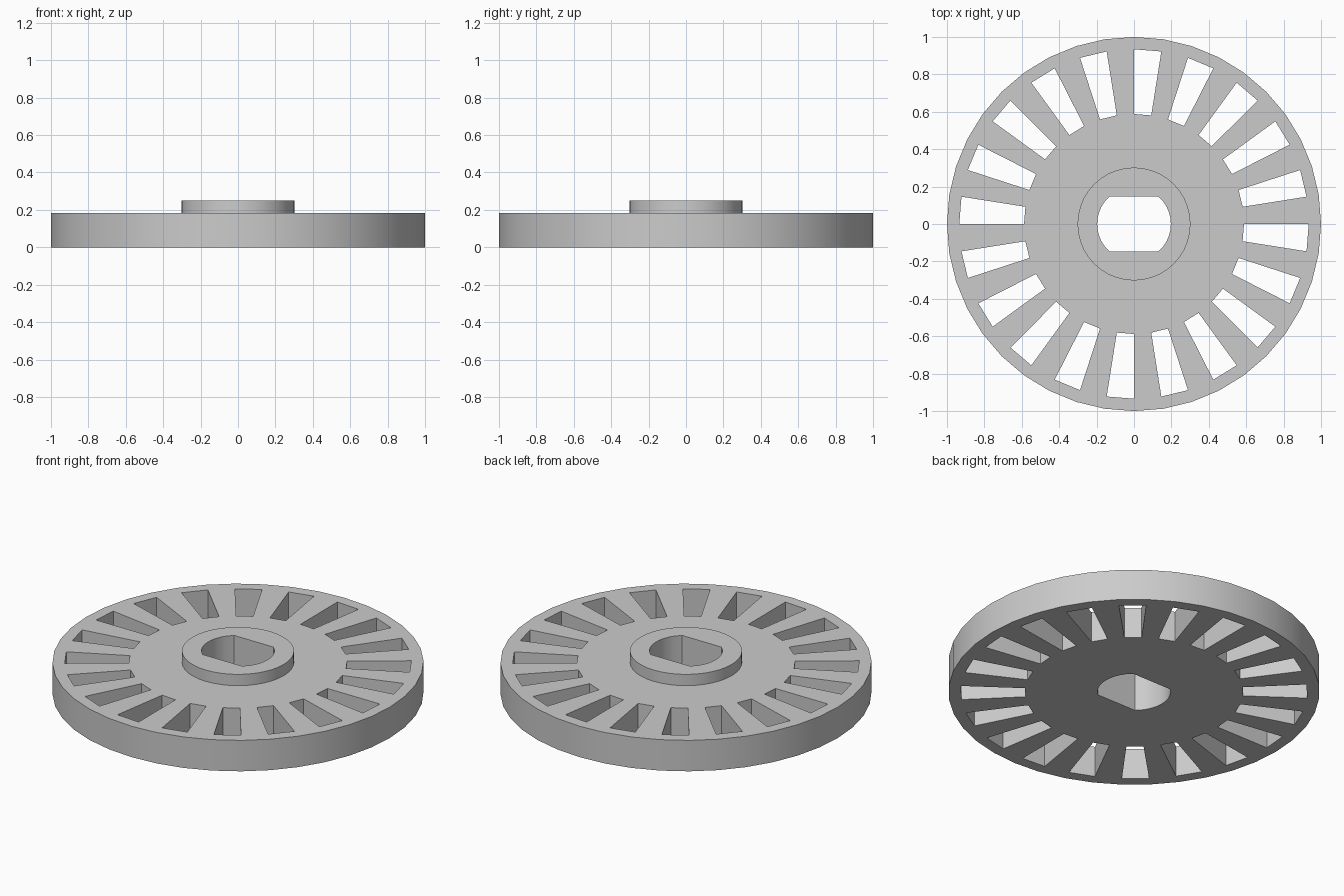
import bpy, bmesh, math

cube = bpy.data.objects.get("Cube")
if cube:
    bpy.data.objects.remove(cube, do_unlink=True)

SEGMENTS = 40                      # every other sector carries a slot
DISC_TOP, HUB_TOP = 0.184, 0.251
HUB_R, SLOT_IN, SLOT_OUT, RIM_R = 0.302, 0.588, 0.934, 1.0
BORE_R, BORE_FLAT = 0.197, 0.148   # shaft hole with two flats

grey = bpy.data.materials.new("plain_grey")
grey.use_nodes = True
colour = (0.6, 0.6, 0.6, 1)
grey.diffuse_color = colour
grey.node_tree.nodes["Principled BSDF"].inputs["Base Color"].default_value = colour

bm = bmesh.new()


def circle(radius, z):
    step = math.tau / SEGMENTS
    return [bm.verts.new((radius * math.cos(i * step), radius * math.sin(i * step), z))
            for i in range(SEGMENTS)]


def bore(z):
    """Round hole flattened front and back, with points at the flat corners."""
    corner = math.asin(BORE_FLAT / BORE_R)
    ring = []
    for i in range(SEGMENTS):
        a = i * math.tau / SEGMENTS
        x, y = BORE_R * math.cos(a), BORE_R * math.sin(a)
        if i % 10 == 5:
            x = math.copysign(BORE_R * math.cos(corner), x)
            y = math.copysign(BORE_FLAT, y)
        elif abs(y) > BORE_FLAT:
            x, y = BORE_FLAT * x / abs(y), math.copysign(BORE_FLAT, y)
        ring.append(bm.verts.new((x, y, z)))
    return ring


def is_slot(i):
    return i % 2 == 1


def bridge(a, b, smooth=False, skip_slots=False, only_slots=False):
    for i in range(SEGMENTS):
        if (skip_slots and is_slot(i)) or (only_slots and not is_slot(i)):
            continue
        j = (i + 1) % SEGMENTS
        bm.faces.new((a[i], a[j], b[j], b[i]))


# Rings of the disc and hub
bore_low, bore_high = bore(0), bore(HUB_TOP)
hub_high, hub_low = circle(HUB_R, HUB_TOP), circle(HUB_R, DISC_TOP)
in_low, in_high = circle(SLOT_IN, 0), circle(SLOT_IN, DISC_TOP)
out_low, out_high = circle(SLOT_OUT, 0), circle(SLOT_OUT, DISC_TOP)
rim_low, rim_high = circle(RIM_R, 0), circle(RIM_R, DISC_TOP)

# Bore, raised hub, web and rim
for a, b in ((bore_low, bore_high), (bore_high, hub_high), (hub_high, hub_low),
             (hub_low, in_high), (out_high, rim_high), (rim_high, rim_low),
             (rim_low, out_low), (in_low, bore_low)):
    bridge(a, b)

# Spokes between the slots
bridge(in_high, out_high, skip_slots=True)
bridge(out_low, in_low, skip_slots=True)

# Slot end walls and radial side walls
bridge(in_low, in_high, only_slots=True)
bridge(out_high, out_low, only_slots=True)
for i in range(SEGMENTS):
    bm.faces.new((in_low[i], in_high[i], out_high[i], out_low[i]))

bmesh.ops.recalc_face_normals(bm, faces=bm.faces)
mesh = bpy.data.meshes.new("slotted_wheel")
bm.to_mesh(mesh)
bm.free()
mesh.materials.append(grey)

wheel = bpy.data.objects.new("slotted_wheel", mesh)
bpy.context.collection.objects.link(wheel)
bpy.ops.object.select_all(action="DESELECT")
wheel.select_set(True)
bpy.context.view_layer.objects.active = wheel
bpy.ops.object.shade_smooth_by_angle(angle=math.radians(30))
